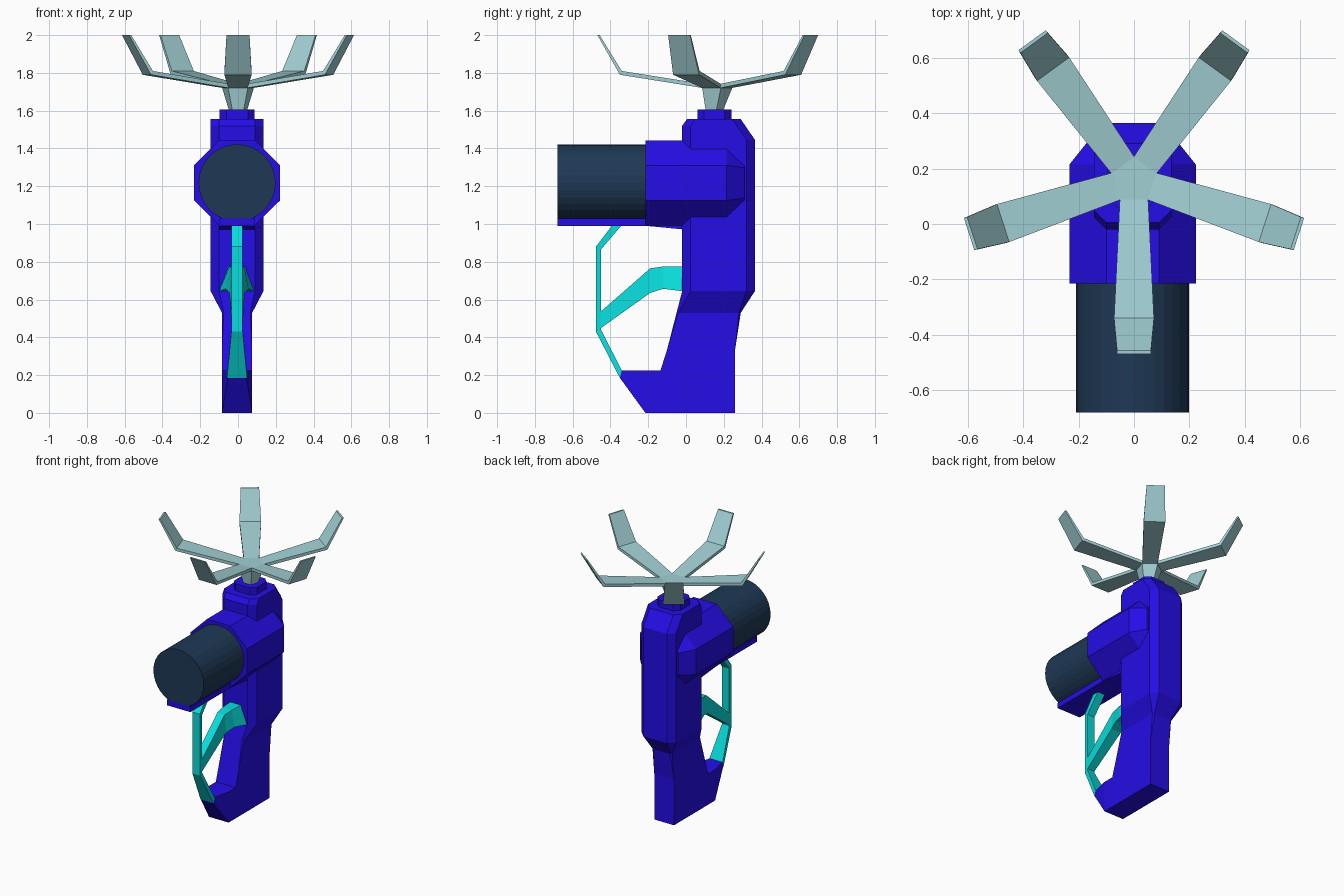
import bpy, bmesh, math
from mathutils import Vector

if "Cube" in bpy.data.objects:
    bpy.data.objects.remove(bpy.data.objects["Cube"])

CX = -0.005  # body centre line


def material(name, rgb):
    m = bpy.data.materials.new(name)
    m.diffuse_color = (*rgb, 1)
    m.use_nodes = True
    m.node_tree.nodes["Principled BSDF"].inputs["Base Color"].default_value = m.diffuse_color
    return m


BLUE = material("blue", (0.018, 0.004, 0.8))
NAVY = material("navy", (0.013, 0.04, 0.09))
TEAL = material("teal", (0.003, 0.72, 0.72))
PALE = material("pale", (0.36, 0.63, 0.66))


def loft(name, rings, mat):
    """Skin a list of equal-length point rings and cap both ends."""
    bm = bmesh.new()
    vs = [[bm.verts.new(p) for p in r] for r in rings]
    n = len(rings[0])
    for a, b in zip(vs, vs[1:]):
        for i in range(n):
            j = (i + 1) % n
            bm.faces.new((a[i], a[j], b[j], b[i]))
    bm.faces.new(vs[0])
    bm.faces.new(vs[-1])
    bmesh.ops.remove_doubles(bm, verts=bm.verts, dist=0.0005)
    bmesh.ops.recalc_face_normals(bm, faces=bm.faces)
    me = bpy.data.meshes.new(name)
    bm.to_mesh(me)
    bm.free()
    me.materials.append(mat)
    ob = bpy.data.objects.new(name, me)
    bpy.context.collection.objects.link(ob)
    return ob


def level(z, front, back, hw, c):
    """Horizontal rectangle with chamfered corners."""
    pts = [(hw - c, front), (hw, front + c), (hw, back - c), (hw - c, back)]
    pts += [(-x, y) for x, y in reversed(pts)]
    return [(CX + x, y, z) for x, y in pts]


def section(y, bottom, top, hb, ht=None):
    """Upright trapezoid across the y axis."""
    ht = hb if ht is None else ht
    return [(CX - hb, y, bottom), (CX + hb, y, bottom), (CX + ht, y, top), (CX - ht, y, top)]


# Main body and grip
loft("body", [level(*r) for r in (
    (0.0, -0.13, 0.26, 0.08, 0),
    (0.225, -0.135, 0.26, 0.08, 0),
    (0.335, -0.10, 0.26, 0.08, 0),
    (0.53, -0.05, 0.29, 0.08, 0.01),
    (0.645, -0.02, 0.365, 0.14, 0.045),
    (1.445, -0.02, 0.365, 0.14, 0.045),
    (1.52, -0.02, 0.314, 0.14, 0.045),
    (1.555, 0.005, 0.29, 0.14, 0.045))], BLUE)
loft("grip_foot", [section(-0.35, 0.185, 0.225, 0.05),
                   section(-0.215, 0, 0.225, 0.08),
                   section(-0.1, 0, 0.225, 0.08)], BLUE)
loft("top_cap", [level(1.54, 0.06, 0.24, 0.092, 0.035),
                 level(1.607, 0.06, 0.24, 0.092, 0.035)], BLUE)


# Octagonal barrel housing, tapered at the back
def octagon(y, hw, hz, fx, fz):
    pts = [(hw, -fz), (hw, fz), (fx, hz), (-fx, hz), (-hw, fz), (-hw, -fz), (-fx, -hz), (fx, -hz)]
    return [(CX + x, y, 1.218 + z) for x, z in pts]


loft("barrel_housing", [octagon(-0.215, 0.228, 0.225, 0.095, 0.093),
                        octagon(0.215, 0.228, 0.225, 0.095, 0.093),
                        octagon(0.31, 0.152, 0.145, 0.08, 0.08)], BLUE)
loft("under_barrel_plate", [section(-0.68, 0.99, 1.03, 0.095),
                            section(-0.21, 0.99, 1.03, 0.095),
                            section(0.0, 0.97, 1.03, 0.095)], BLUE)

# Barrel
loft("barrel", [[(CX + 0.204 * math.cos(k * math.tau / 32), y, 1.218 + 0.204 * math.sin(k * math.tau / 32))
                 for k in range(32)] for y in (-0.68, -0.15)], NAVY)

# Hand guard: (outer y, z), (inner y, z), half width
guard = [((-0.385, 1.0), (-0.335, 1.0), 0.03), ((-0.477, 0.88), (-0.45, 0.865), 0.03),
         ((-0.477, 0.43), (-0.45, 0.44), 0.03), ((-0.35, 0.185), (-0.34, 0.225), 0.053)]
loft("hand_guard", [[(CX - w, *o), (CX + w, *o), (CX + w, *i), (CX - w, *i)]
                    for o, i, w in guard], TEAL)
loft("guard_brace", [section(-0.47, 0.435, 0.52, 0.028),
                     section(-0.19, 0.635, 0.765, 0.04, 0.03),
                     section(-0.12, 0.657, 0.775, 0.06, 0.038),
                     section(0.0, 0.642, 0.775, 0.097, 0.045)], TEAL)

# Pentagonal stem and five bent arms
HUB = Vector((0, 0.157, 0))


def pentagon(r, z, y):
    return [(r * math.sin(k * math.tau / 5), y + r * math.cos(k * math.tau / 5), z) for k in range(5)]


loft("antenna_stem", [pentagon(0.05, 1.6, 0.145), pentagon(0.088, 1.72, 0.157),
                      pentagon(0.088, 1.742, 0.157)], PALE)
# (outer radius, z), (inner radius, z), half width
arm = [((0.068, 1.72), (0.068, 1.742), 0.051), ((0.507, 1.79), (0.497, 1.81), 0.072),
       ((0.626, 2.0), (0.614, 2.0), 0.061)]
for k in range(5):
    a = math.radians(-90 + 72 * k)
    out, side = Vector((math.cos(a), math.sin(a), 0)), Vector((-math.sin(a), math.cos(a), 0))
    rings = []
    for (ro, zo), (ri, zi), w in arm:
        rings.append([HUB + out * r + side * s + Vector((0, 0, z))
                      for r, z, s in ((ro, zo, -w), (ro, zo, w), (ri, zi, w), (ri, zi, -w))])
    loft(f"antenna_arm_{k + 1}", rings, PALE)
